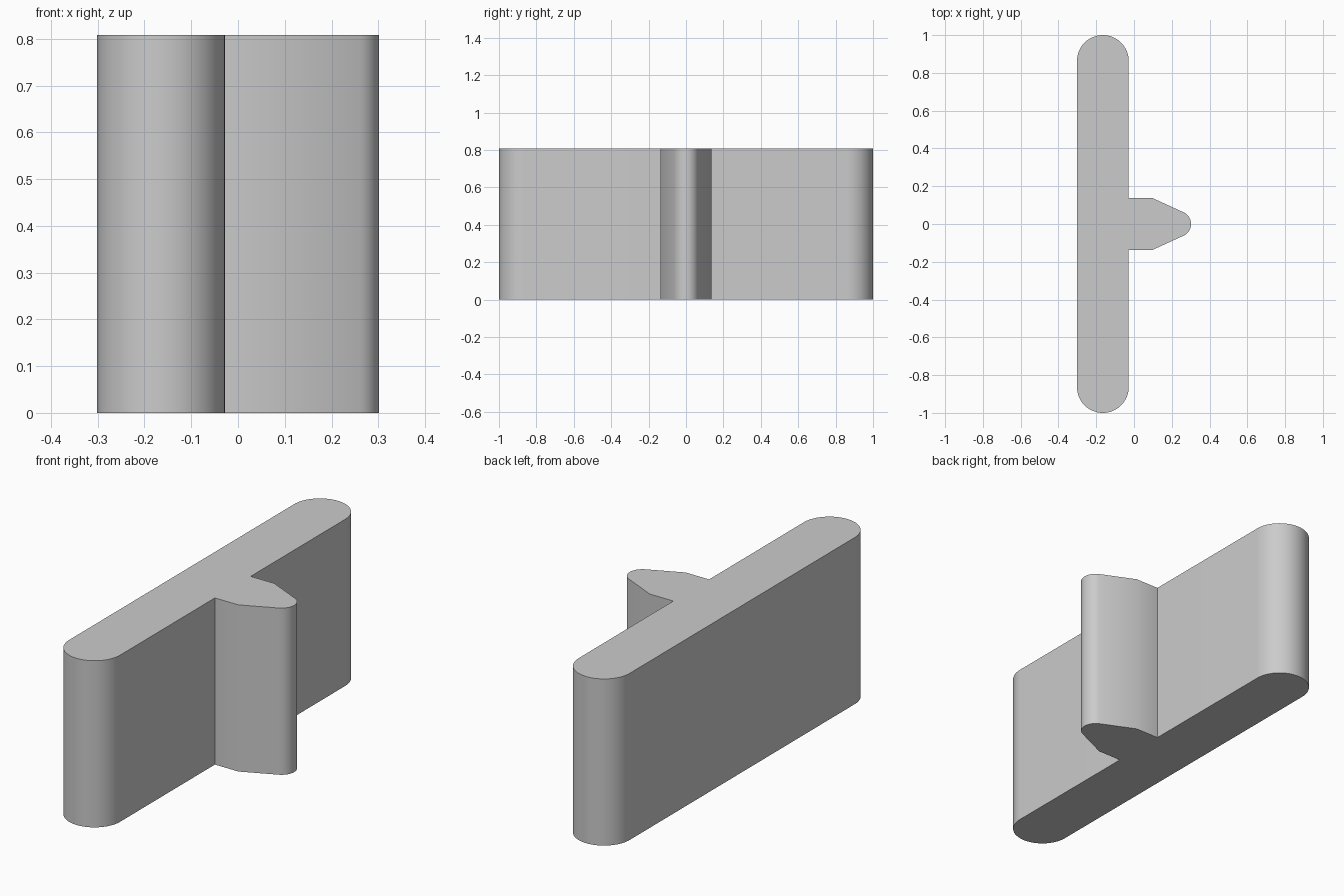
import bpy, bmesh
from math import cos, sin, radians

cube = bpy.data.objects.get("Cube")
if cube:
    bpy.data.objects.remove(cube)

HEIGHT = 0.808
R = 0.137            # half thickness of the bar and the prong
BAR_X = -0.302 + R   # centre line of the bar
TIP_R = R / 2
TIP_X = 0.302 - TIP_R

grey = bpy.data.materials.new("plain grey")
grey.use_nodes = True
colour = (0.6, 0.6, 0.6, 1)
grey.diffuse_color = colour
grey.node_tree.nodes["Principled BSDF"].inputs["Base Color"].default_value = colour


def arc(cx, cy, r, start, end, steps):
    """Points on a circular arc, angles in degrees."""
    angles = [radians(start + (end - start) * i / steps) for i in range(steps + 1)]
    return [(cx + r * cos(a), cy + r * sin(a)) for a in angles]


# Counter-clockwise plan outline: rounded bar with a tapered prong on its left
root_x = BAR_X + R
outline = arc(BAR_X, R - 1, R, -180, 0, 32)
outline += [(root_x, -R), (0.098, -R)]
outline += arc(TIP_X, 0, TIP_R, -66, 66, 20)
outline += [(0.098, R), (root_x, R)]
outline += arc(BAR_X, 1 - R, R, 0, 180, 32)

# Extrude the outline upwards
bm = bmesh.new()
base = bm.faces.new([bm.verts.new((x, y, 0)) for x, y in outline])
top = bmesh.ops.extrude_face_region(bm, geom=[base], use_keep_orig=True)
bmesh.ops.translate(bm, vec=(0, 0, HEIGHT),
                    verts=[v for v in top["geom"] if isinstance(v, bmesh.types.BMVert)])
bmesh.ops.recalc_face_normals(bm, faces=bm.faces[:])
mesh = bpy.data.meshes.new("bar_with_prong")
bm.to_mesh(mesh)
bm.free()
mesh.materials.append(grey)

body = bpy.data.objects.new("bar_with_prong", mesh)
bpy.context.collection.objects.link(body)
bpy.ops.object.select_all(action='DESELECT')
body.select_set(True)
bpy.context.view_layer.objects.active = body
bpy.ops.object.shade_smooth_by_angle(angle=radians(30))
